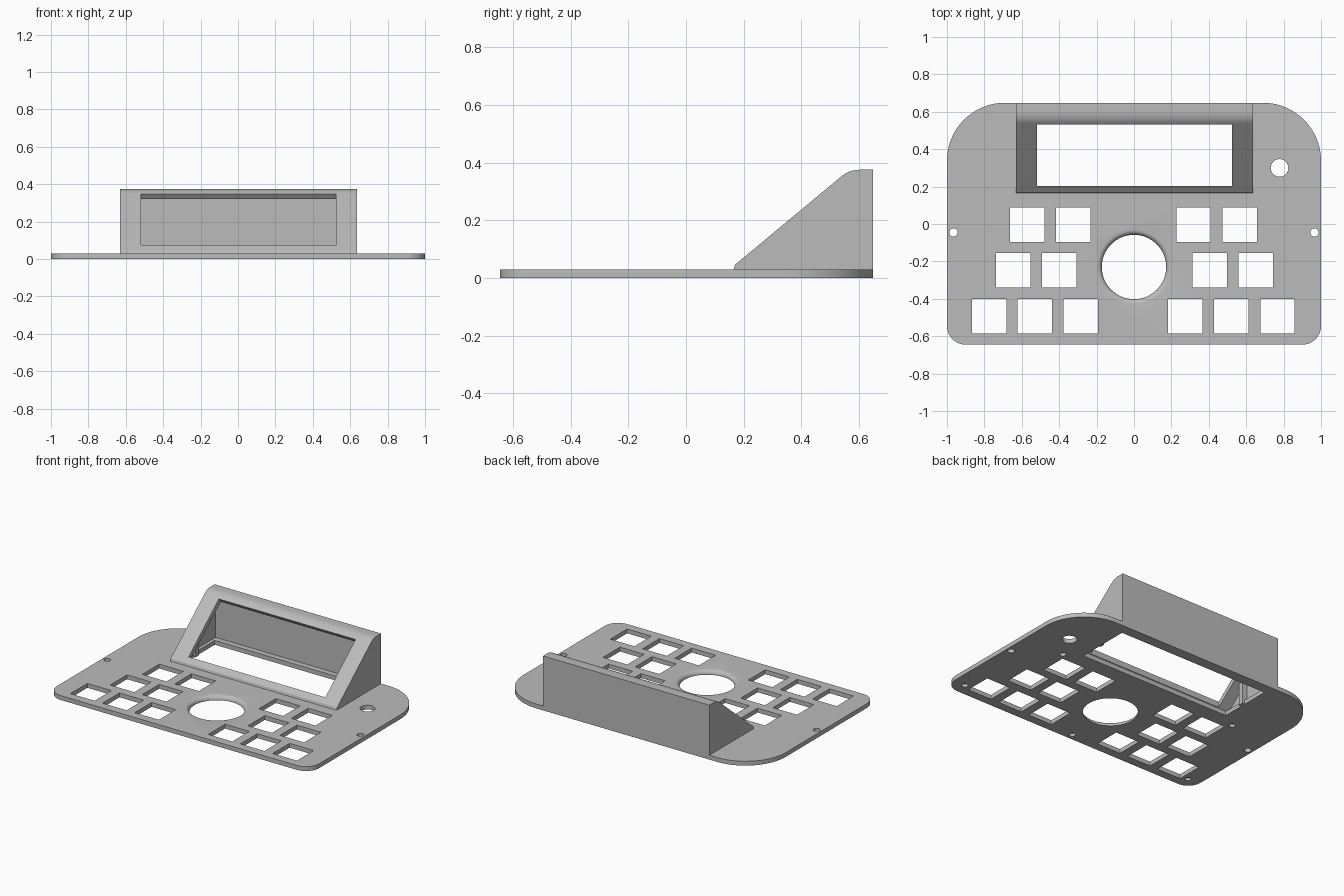
import bpy, bmesh, math
from mathutils import Vector

if "Cube" in bpy.data.objects:
    bpy.data.objects.remove(bpy.data.objects["Cube"], do_unlink=True)

grey = bpy.data.materials.new("light_grey_plastic")
grey.use_nodes = True
COLOUR = (0.5, 0.5, 0.5, 1)
grey.diffuse_color = COLOUR
grey.node_tree.nodes["Principled BSDF"].inputs["Base Color"].default_value = COLOUR

THICK = 0.03


def add_prism(bm, points, lo, hi, axis="z"):
    """Extrude a flat outline from lo to hi; x-axis outlines are (y, z)."""
    place = (lambda p, t: (t, p[0], p[1])) if axis == "x" else (lambda p, t: (p[0], p[1], t))
    low = [bm.verts.new(place(p, lo)) for p in points]
    high = [bm.verts.new(place(p, hi)) for p in points]
    bm.faces.new(low[::-1])
    bm.faces.new(high)
    n = len(points)
    for i in range(n):
        j = (i + 1) % n
        bm.faces.new((low[i], low[j], high[j], high[i]))


def make_object(name, bm):
    bmesh.ops.recalc_face_normals(bm, faces=bm.faces)
    mesh = bpy.data.meshes.new(name)
    bm.to_mesh(mesh)
    bm.free()
    mesh.materials.append(grey)
    obj = bpy.data.objects.new(name, mesh)
    bpy.context.collection.objects.link(obj)
    return obj


def arc(cx, cy, r, start, end, n):
    return [(cx + r * math.cos(math.radians(start + (end - start) * i / n)),
             cy + r * math.sin(math.radians(start + (end - start) * i / n)))
            for i in range(n + 1)]


def circle(cx, cy, r, n=32):
    return arc(cx, cy, r, 0, 360, n)[:-1]


def box(x0, x1, y0, y1):
    return [(x0, y0), (x1, y0), (x1, y1), (x0, y1)]


def cut(obj, cutter):
    mod = obj.modifiers.new("cut", "BOOLEAN")
    mod.operation = "DIFFERENCE"
    mod.solver = "EXACT"
    mod.object = cutter
    bpy.context.view_layer.objects.active = obj
    bpy.ops.object.modifier_apply(modifier=mod.name)
    bpy.data.objects.remove(cutter, do_unlink=True)


def smooth(obj):
    bpy.ops.object.select_all(action="DESELECT")
    obj.select_set(True)
    bpy.context.view_layer.objects.active = obj
    bpy.ops.object.shade_smooth_by_angle(angle=math.radians(30))


# Base plate: large rear corners, small front corners
BACK, FRONT, R_BACK, R_FRONT = 0.648, -0.645, 0.31, 0.1
outline = (arc(1 - R_BACK, BACK - R_BACK, R_BACK, 0, 90, 20)
           + arc(R_BACK - 1, BACK - R_BACK, R_BACK, 90, 180, 20)
           + arc(R_FRONT - 1, FRONT + R_FRONT, R_FRONT, 180, 270, 10)
           + arc(1 - R_FRONT, FRONT + R_FRONT, R_FRONT, 270, 360, 10))
bm = bmesh.new()
add_prism(bm, outline, 0, THICK)
plate = make_object("base_plate", bm)

# Button openings, screw holes and the opening under the housing
bm = bmesh.new()
rows = {-0.003: (-0.571, -0.324, 0.318, 0.565),
        -0.248: (-0.645, -0.4, 0.405, 0.65),
        -0.494: (-0.775, -0.53, -0.285, 0.275, 0.52, 0.767)}
half = 0.092
for y, centres in rows.items():
    for x in centres:
        add_prism(bm, box(x - half, x + half, y - half, y + half), -0.05, 0.1)
add_prism(bm, circle(0.778, 0.3, 0.047), -0.05, 0.1)
for side in (-1, 1):
    add_prism(bm, circle(side * 0.965, -0.045, 0.022), -0.05, 0.1)
    # blind screw holes in the underside
    add_prism(bm, circle(side * 0.69, 0.13, 0.02), -0.05, 0.02)
    add_prism(bm, circle(side * 0.91, -0.56, 0.02), -0.05, 0.02)
add_prism(bm, circle(0, -0.6, 0.02), -0.05, 0.02)
add_prism(bm, box(-0.58, 0.58, 0.2, 0.575), -0.05, 0.1)
cut(plate, make_object("plate_cutter", bm))

# Large round opening with a rounded upper rim
bm = bmesh.new()
R_HOLE, R_RIM, SEG = 0.172, 0.027, 64
profile = [(R_HOLE, -0.05)]
profile += [(R_HOLE + R_RIM * (1 - math.cos(a)), THICK - R_RIM + R_RIM * math.sin(a))
            for a in (math.radians(15 * i) for i in range(7))]
profile.append((R_HOLE + R_RIM, 0.1))
rings = [[bm.verts.new((x, y, z)) for x, y in circle(0, -0.23, r, SEG)] for r, z in profile]
for a, b in zip(rings, rings[1:]):
    for i in range(SEG):
        j = (i + 1) % SEG
        bm.faces.new((a[i], a[j], b[j], b[i]))
bm.faces.new(rings[0][::-1])
bm.faces.new(rings[-1])
cut(plate, make_object("round_cutter", bm))
smooth(plate)

# Display housing: wedge with a rounded upper edge
SLOPE = math.atan2(0.81, 1)
R_TOP = 0.1
top_z = 0.375
crown_y = 0.602
side_profile = [(0.165, THICK), (0.17, 0.046)]
side_profile += arc(crown_y, top_z - R_TOP, R_TOP, 90 + math.degrees(SLOPE), 90, 8)
side_profile += [(BACK, top_z), (BACK, THICK)]
bm = bmesh.new()
add_prism(bm, side_profile, -0.632, 0.636, "x")
housing = make_object("display_housing", bm)

# Hollow interior
bm = bmesh.new()
add_prism(bm, [(0.2, -0.02), (0.2, 0.031), (0.587, 0.345), (0.615, 0.345), (0.615, -0.02)],
          -0.602, 0.606, "x")
cut(housing, make_object("cavity_cutter", bm))

# Sloping display window
normal = Vector((-math.sin(SLOPE), math.cos(SLOPE)))
upper = Vector((0.537, 0.343))
bm = bmesh.new()
add_prism(bm, [(0.204, 0.025), tuple(upper - normal * 0.06), tuple(upper + normal * 0.06),
               (0.204, 0.14)], -0.519, 0.523, "x")
cut(housing, make_object("window_cutter", bm))
smooth(housing)

# Small support posts inside the housing
for name, x in (("right_support_post", -0.585), ("left_support_post", 0.585)):
    bm = bmesh.new()
    add_prism(bm, box(x - 0.02, x + 0.02, 0.345, 0.38), 0.005, 0.17)
    make_object(name, bm)
